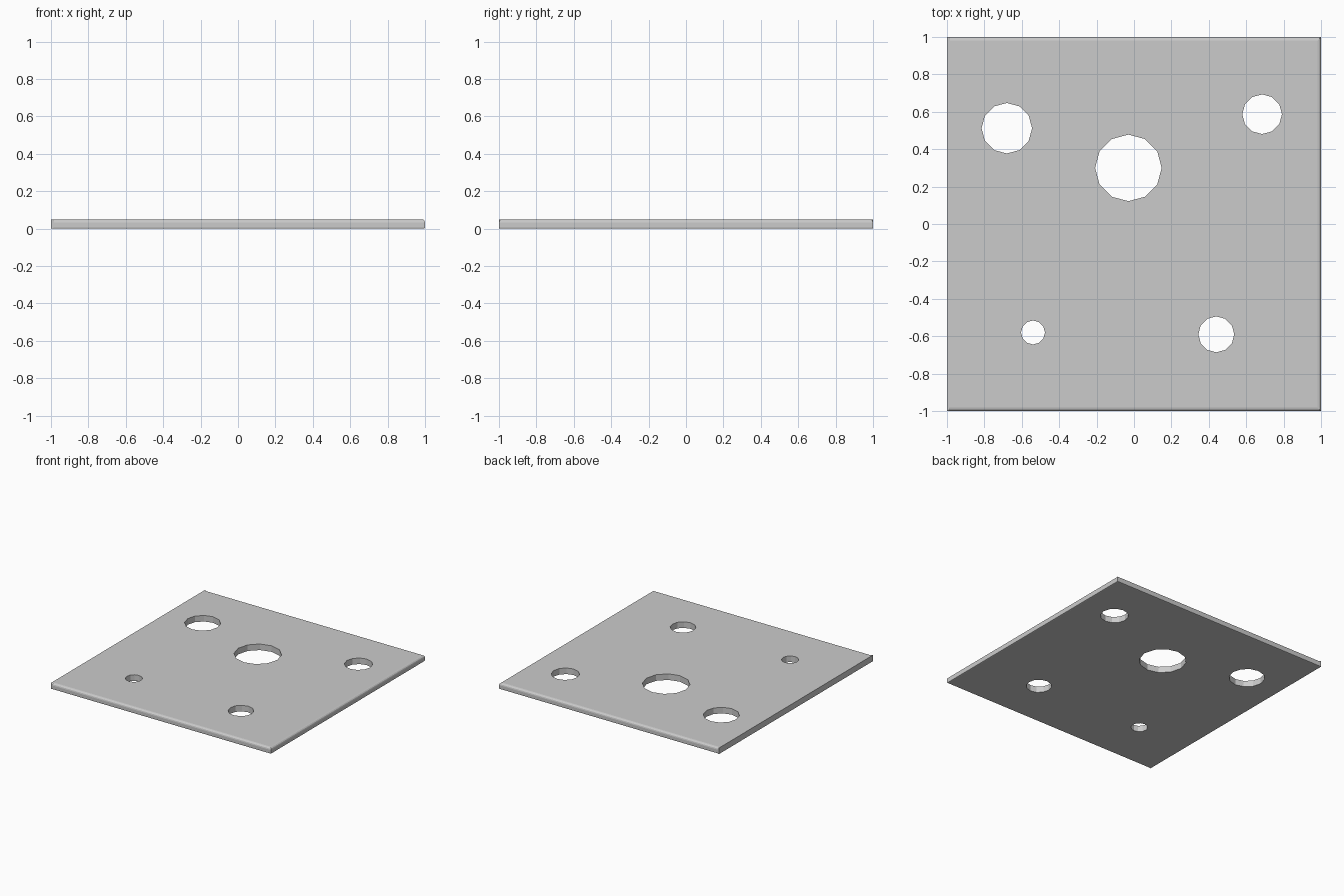
import bpy, bmesh, math

if "Cube" in bpy.data.objects:
    bpy.data.objects.remove(bpy.data.objects["Cube"])

T = 0.05   # plate thickness
# Holes: x, y, radius
HOLES = [(-0.03, 0.30, 0.178), (-0.68, 0.512, 0.135), (0.685, 0.587, 0.106),
         (-0.54, -0.58, 0.064), (0.44, -0.59, 0.096)]


def add_object(name, bm):
    bmesh.ops.recalc_face_normals(bm, faces=bm.faces)
    mesh = bpy.data.meshes.new(name)
    bm.to_mesh(mesh)
    bm.free()
    obj = bpy.data.objects.new(name, mesh)
    bpy.context.collection.objects.link(obj)
    return obj


# Plate with a loop near the square left end
bm = bmesh.new()
bmesh.ops.create_cube(bm, size=2)
for v in bm.verts:
    v.co.z = T if v.co.z > 0 else 0
bmesh.ops.bisect_plane(bm, geom=bm.verts[:] + bm.edges[:] + bm.faces[:],
                       plane_co=(-0.985, 0, 0), plane_no=(1, 0, 0))


# Rounded front, back and right rims
def round_rim(z, size, segments):
    rim = [e for e in bm.edges
           if all(abs(v.co.z - z) < 1e-5 and v.co.x > -0.99 for v in e.verts)
           and (all(abs(abs(v.co.y) - 1) < 1e-5 for v in e.verts)
                and abs(e.verts[0].co.y - e.verts[1].co.y) < 1e-5
                or all(v.co.x > 0.99 for v in e.verts))]
    bmesh.ops.bevel(bm, geom=rim, offset=size, segments=segments,
                    profile=0.5, affect='EDGES')


round_rim(T, 0.018, 3)
round_rim(0, 0.007, 2)
plate = add_object("plate", bm)

# Twelve-sided hole cutters
bm = bmesh.new()
for x, y, r in HOLES:
    made = bmesh.ops.create_cone(bm, cap_ends=True, segments=12,
                                 radius1=r, radius2=r, depth=0.3)
    bmesh.ops.translate(bm, verts=made["verts"], vec=(x, y, 0))
cutter = add_object("hole_cutter", bm)
cutter.hide_render = True
cutter.hide_set(True)

cut = plate.modifiers.new("holes", 'BOOLEAN')
cut.operation = 'DIFFERENCE'
cut.solver = 'EXACT'
cut.object = cutter
bpy.context.view_layer.objects.active = plate
bpy.ops.object.modifier_apply(modifier="holes")
bpy.data.objects.remove(cutter)
